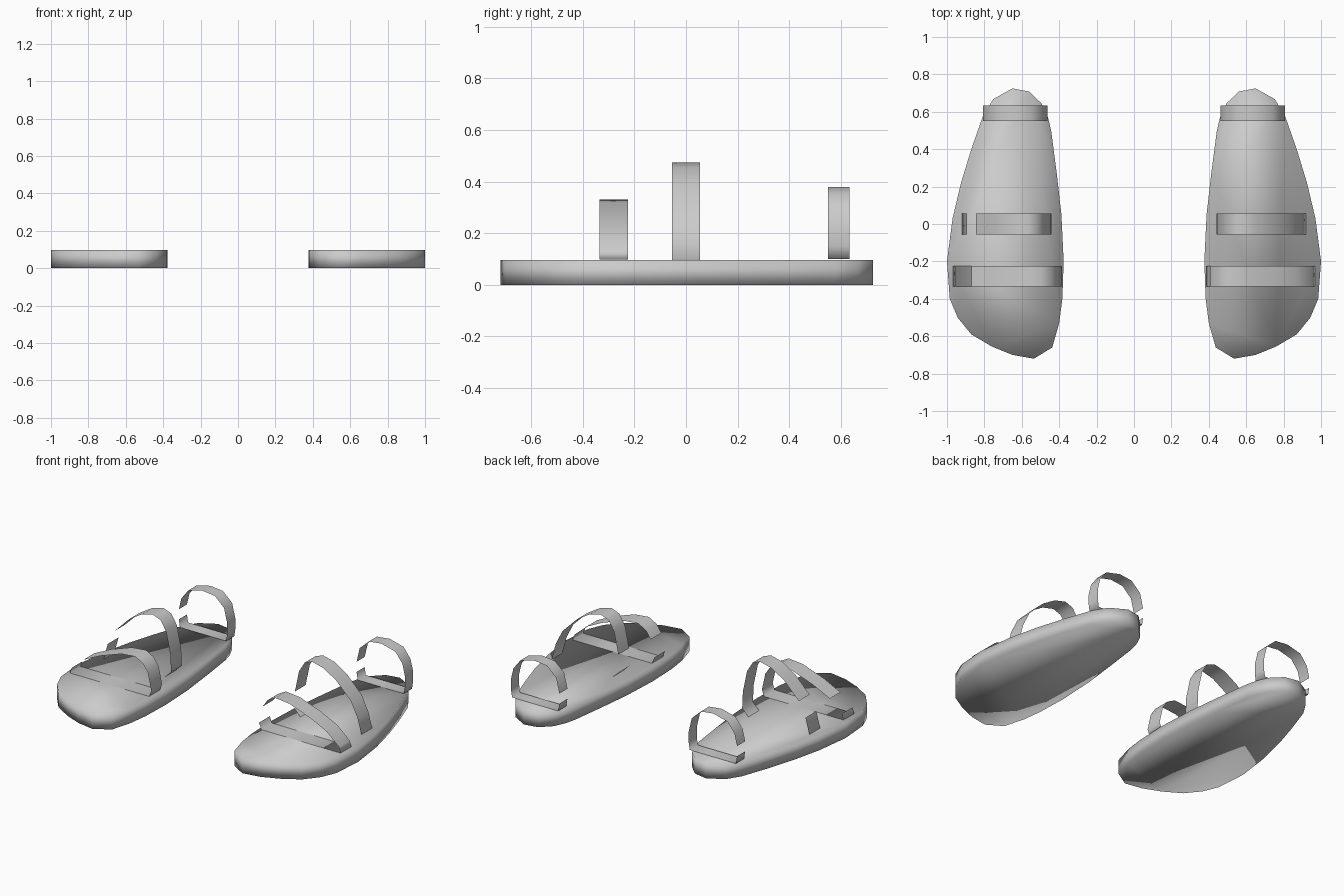
import bpy

cube = bpy.data.objects.get("Cube")
if cube:
    bpy.data.objects.remove(cube, do_unlink=True)

# One plain grey for soles and straps
GREY = (0.6, 0.6, 0.6, 1.0)
grey = bpy.data.materials.new("plain grey")
grey.use_nodes = True
grey.diffuse_color = GREY
grey.node_tree.nodes["Principled BSDF"].inputs["Base Color"].default_value = GREY

SOLE_HEIGHT = 0.096


def add_object(name, verts, faces):
    mesh = bpy.data.meshes.new(name)
    mesh.from_pydata(verts, [], faces)
    mesh.materials.append(grey)
    mesh.shade_smooth()
    obj = bpy.data.objects.new(name, mesh)
    bpy.context.collection.objects.link(obj)
    return obj


# Sole outline of the left foot, counter-clockwise from the heel tip
OUTLINE = [(.65, .725), (.56, .708), (.495, .645), (.46, .57), (.443, .5),
           (.413, .27), (.388, .05), (.376, -.2), (.383, -.4), (.4, -.53),
           (.437, -.66), (.535, -.72), (.65, -.7), (.76, -.655), (.87, -.59),
           (.943, -.5), (.985, -.4), (1.0, -.2), (.97, .03), (.925, .22),
           (.87, .4), (.807, .58), (.752, .668)]


def add_sole(name, side):
    pts = [(side * x, y) for x, y in OUTLINE]
    if side < 0:
        pts.reverse()
    n = len(pts)
    verts = [(x, y, z) for z in (0, SOLE_HEIGHT) for x, y in pts]
    faces = [tuple(reversed(range(n))), tuple(range(n, 2 * n))]
    faces += [(i, (i + 1) % n, n + (i + 1) % n, n + i) for i in range(n)]
    add_object(name, verts, faces)


# Strap loops as (x, z), from the inner foot over the arch to the outer foot;
# each has its y range and the segment left open on the inner / outer side
STRAPS = {
    "toe_strap": ((-.335, -.225), 1, 8,
                  [(.4, .099), (.385, .14), (.41, .25), (.445, .3), (.5, .33),
                   (.6, .32), (.75, .268), (.87, .21), (.955, .135), (.968, .099)]),
    "instep_strap": ((-.055, .055), 1, 9,
                     [(.5, .08), (.44, .14), (.445, .25), (.475, .39), (.515, .455),
                      (.57, .475), (.65, .455), (.74, .4), (.845, .295),
                      (.892, .2), (.92, .1), (.905, .08)]),
    "heel_strap": ((.55, .633), 1, 8,
                   [(.47, .1), (.462, .15), (.462, .215), (.485, .31), (.55, .37),
                    (.64, .38), (.74, .355), (.79, .29), (.808, .215),
                    (.808, .15), (.8, .1)]),
}


def add_strap(name, side, yrange, gap, profile):
    n = len(profile)
    verts = [(side * x, y, z) for y in yrange for x, z in profile]
    faces = [(i, (i + 1) % n, n + (i + 1) % n, n + i)
             for i in range(n) if i != gap]
    if side < 0:
        faces = [f[::-1] for f in faces]
    add_object(name, verts, faces)


# Build both sandals; the strap opening is always on the -x side
for label, side in (("left", 1), ("right", -1)):
    add_sole(label + "_sole", side)
    for part, (yrange, inner, outer, profile) in STRAPS.items():
        gap = inner if side > 0 else outer
        if part == "toe_strap" and side < 0:
            gap = 7
        if part == "instep_strap" and side < 0:
            gap = 8
        add_strap(label + "_" + part, side, yrange, gap, profile)
